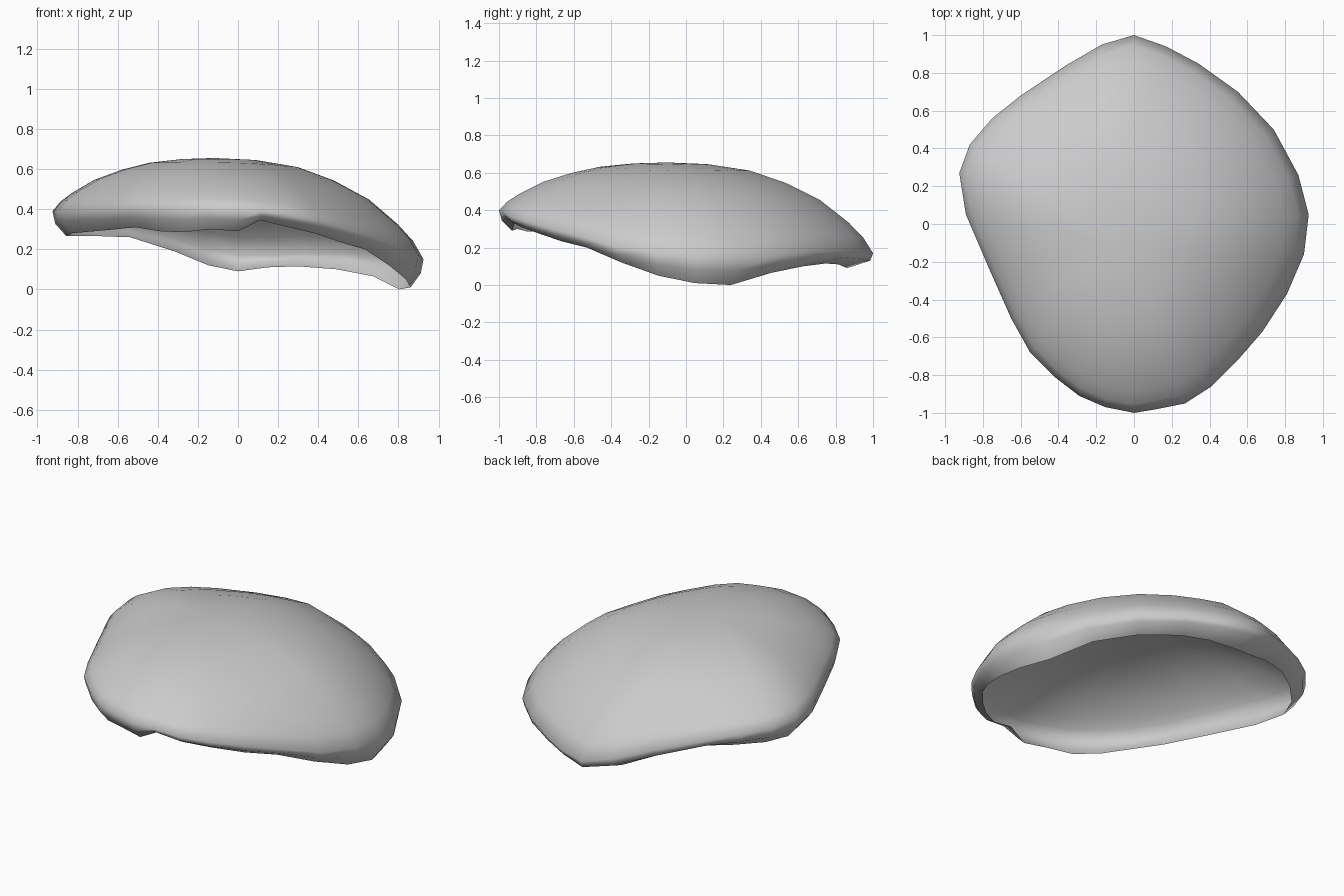
import bpy, bmesh
from mathutils import Vector

if "Cube" in bpy.data.objects:
    bpy.data.objects.remove(bpy.data.objects["Cube"])

# Outline of the shell seen from above: x, y, height of widest edge, height of lower rim
OUTLINE = [
    (0.00, 1.00, .17, .09), (0.17, .94, .17, .11), (0.34, .85, .18, .115),
    (0.55, .70, .18, .10), (0.74, .50, .16, .065), (0.87, .26, .15, .0),
    (0.925, .05, .15, .01), (0.90, -.16, .17, .05), (0.81, -.37, .20, .12),
    (0.68, -.57, .26, .20), (0.55, -.72, .30, .235), (0.41, -.86, .34, .28),
    (0.27, -.95, .37, .31), (0.12, -.98, .39, .345), (0.00, -1.00, .40, .29),
    (-.15, -.97, .41, .30), (-.29, -.91, .41, .285), (-.42, -.81, .41, .29),
    (-.55, -.68, .41, .31), (-.65, -.50, .40, .30), (-.77, -.23, .40, .29),
    (-.89, .05, .40, .28), (-.925, .27, .39, .265), (-.87, .42, .38, .265),
    (-.75, .56, .36, .265), (-.60, .68, .33, .26), (-.36, .84, .27, .19),
    (-.17, .95, .21, .12),
]
# Dome profile: fraction of radius, fraction of drop
PROFILE = [(.2, .02), (.4, .09), (.57, .22), (.74, .41), (.88, .66), (.95, .82), (1, 1)]
APEX = Vector((-.12, -.10, .655))

bm = bmesh.new()


def ring(place):
    return [bm.verts.new(place(*p)) for p in OUTLINE]


def dome_ring(t, drop):
    return ring(lambda x, y, ze, zr: APEX.lerp(Vector((x, y, ze)), t).to_2d().to_tuple()
                + (APEX.z + (ze - APEX.z) * drop,))


# Domed top, then the lip that curls inward to the open rim
rings = [dome_ring(t, d) for t, d in PROFILE]
rings.append(ring(lambda x, y, ze, zr: (x * .985, y * .985, ze * .5 + zr * .5)))


def rim_point(x, y, ze, zr):
    inset = .93 - .07 * max(0, y) ** 2
    return (x * inset, y * inset, zr)


rings.append(ring(rim_point))

n = len(OUTLINE)
top = bm.verts.new(APEX)
for i in range(n):
    j = (i + 1) % n
    bm.faces.new((top, rings[0][i], rings[0][j]))
    for a, b in zip(rings, rings[1:]):
        bm.faces.new((a[i], b[i], b[j], a[j]))
bmesh.ops.recalc_face_normals(bm, faces=bm.faces)
if top.normal.z < 0:
    bmesh.ops.reverse_faces(bm, faces=bm.faces)

mesh = bpy.data.meshes.new("curved_shell")
bm.to_mesh(mesh)
bm.free()
mesh.shade_smooth()
shell = bpy.data.objects.new("curved_shell", mesh)
bpy.context.collection.objects.link(shell)
